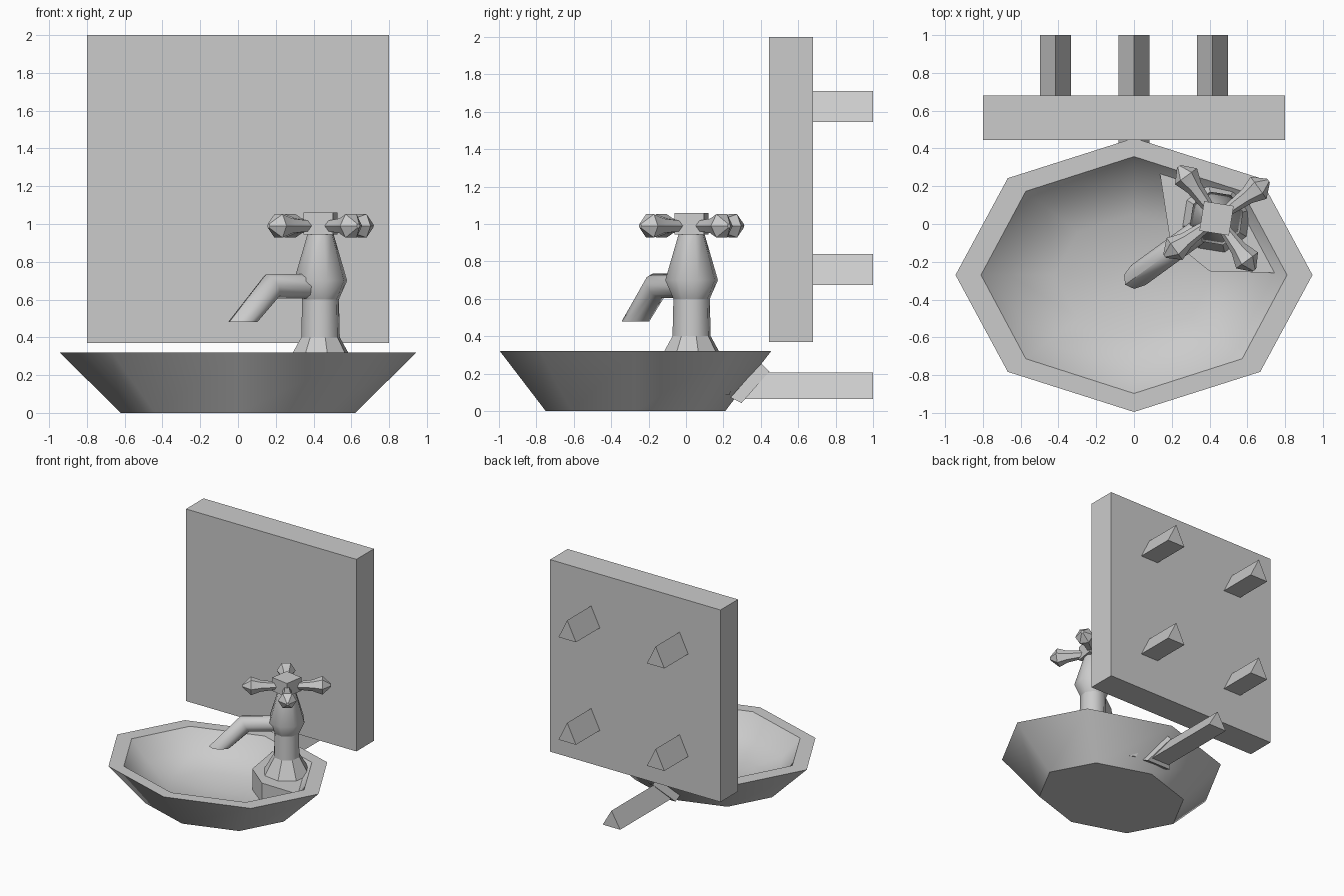
import bpy, bmesh, math
from mathutils import Vector, Matrix

if "Cube" in bpy.data.objects:
    bpy.data.objects.remove(bpy.data.objects["Cube"])


def finish(name, bm, angle=None):
    bmesh.ops.recalc_face_normals(bm, faces=bm.faces)
    me = bpy.data.meshes.new(name)
    bm.to_mesh(me)
    bm.free()
    ob = bpy.data.objects.new(name, me)
    bpy.context.collection.objects.link(ob)
    if angle:
        bpy.ops.object.select_all(action='DESELECT')
        ob.select_set(True)
        bpy.context.view_layer.objects.active = ob
        bpy.ops.object.shade_smooth_by_angle(angle=math.radians(angle))
    return ob


def loft(name, rings, angle=None, matrix=None):
    """Skin a list of equal-length point rings and cap both ends."""
    bm = bmesh.new()
    vs = [[bm.verts.new(p) for p in r] for r in rings]
    n = len(vs[0])
    for a, b in zip(vs, vs[1:]):
        for i in range(n):
            j = (i + 1) % n
            bm.faces.new((a[i], a[j], b[j], b[i]))
    bm.faces.new(vs[0])
    bm.faces.new(vs[-1])
    if matrix:
        bm.transform(matrix)
    return finish(name, bm, angle)


def ring(rx, ry, z, n=8, cx=0, cy=0, turn=0):
    return [(cx + rx * math.cos(turn + i * math.tau / n),
             cy + ry * math.sin(turn + i * math.tau / n), z) for i in range(n)]


# Basin: octagonal bowl with an open, hollow interior
bowl = [(0.62, 0.48, 0), (0.945, 0.725, 0.32), (0.81, 0.627, 0.32),
        (0.66, 0.51, 0.17), (0.42, 0.32, 0.095), (0.12, 0.09, 0.065)]
loft("basin", [ring(rx, ry, z, cy=-0.27) for rx, ry, z in bowl], 42)

# Corner ledge that carries the tap
ledge = [(0.13, 0.315), (0.19, -0.08), (0.40, -0.25), (0.80, -0.26), (0.575, 0.175)]
top = [(x, y, 0.26) for x, y in ledge]
low = [(0.40 + (x - 0.40) * s, -0.25 + (y + 0.25) * s, 0.085)
       for (x, y), s in zip(ledge, (0.85, 1, 1, 0.55, 0.7))]
loft("tap_ledge", [low, top])

# Tap: built along local +X as the spout direction, then turned into place
TURN = math.radians(216)
place = Matrix.Translation((0.437, 0.03, 0)) @ Matrix.Rotation(TURN, 4, 'Z')
body = [(0.19, 0.25), (0.105, 0.40), (0.1, 0.60), (0.145, 0.70), (0.07, 0.95)]
loft("tap_base", [ring(r, r, z, turn=math.pi / 8) for r, z in body[:2]], 30, place)
loft("tap_neck", [ring(r, r, z, turn=math.pi / 8) for r, z in [body[1], body[2]]], 46, place)
loft("tap_body", [ring(r, r, z, turn=math.pi / 8) for r, z in body[2:]], 46, place)

# Spout: centre line with half-width across and section direction
path = [((0.02, 0.67), (0, 0.065)), ((0.32, 0.67), (0.035, 0.065)),
        ((0.51, 0.48), (0.088, 0.0))]
rings = []
for (px, pz), (dx, dz) in path:
    rings.append([(px + dx * math.sin(a), 0.065 * math.cos(a), pz + dz * math.sin(a))
                  for a in (i * math.tau / 8 for i in range(8))])
loft("tap_spout", rings, 46, place)

# Handle: square hub and four arrow-ended arms
loft("handle_hub", [ring(0.112, 0.112, z, 4) for z in (0.945, 1.06)], None, place)
arm = [(0.05, 0.028), (0.20, 0.045), (0.275, 0.072), (0.34, 0.012)]
for k in range(4):
    section = [[(x, r * math.cos(i * math.tau / 6), 0.99 + r * math.sin(i * math.tau / 6))
                for i in range(6)] for x, r in arm]
    loft("handle_arm", section, 30, place @ Matrix.Rotation(k * math.pi / 2, 4, 'Z'))

# Mirror panel
bm = bmesh.new()
bmesh.ops.create_cube(bm, size=1, matrix=Matrix.Translation((0, 0.5625, 1.185))
                      @ Matrix.Diagonal((1.6, 0.235, 1.63, 1)))
finish("mirror_panel", bm)


# Triangular pegs at the back and the drain pipe
def prism(name, x, z0, z1, y0, y1):
    loft(name, [[(x - 0.082, y, z0), (x + 0.082, y, z0), (x, y, z1)] for y in (y0, y1)])


for x in (-0.415, 0.415):
    for z in (0.675, 1.545):
        prism("wall_peg", x, z, z + 0.165, 0.67, 1.0)
prism("drain_pipe", 0, 0.065, 0.205, 0.30, 1.0)

# Slanted triangular collar where the pipe meets the basin
loft("pipe_collar", [[(-0.11, y0, z0), (0.11, y0, z0), (0, y1, z1)]
                     for y0, z0, y1, z1 in ((0.238, 0.072, 0.40, 0.255),
                                            (0.297, 0.043, 0.446, 0.212))])
